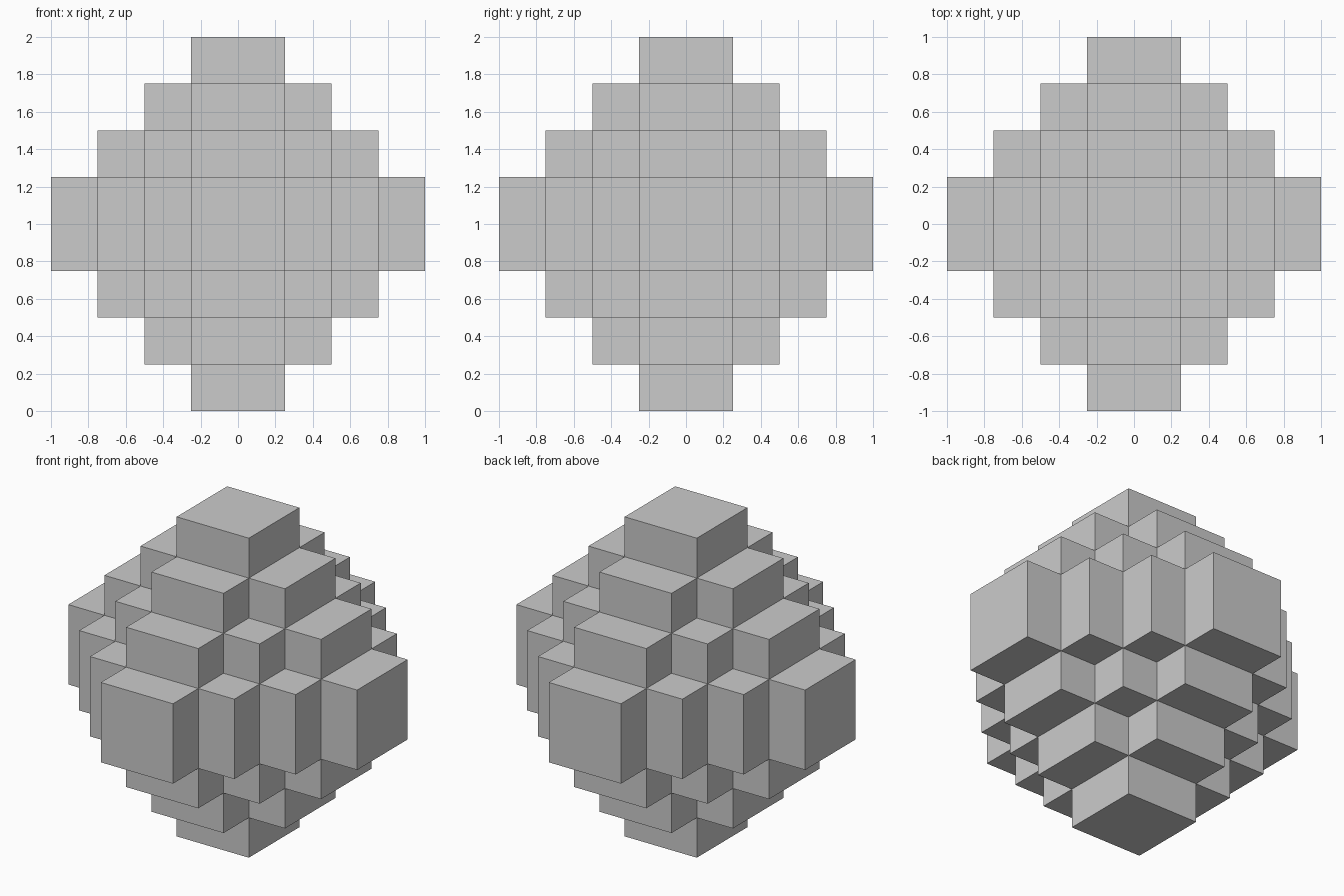
import bpy, bmesh, math
from mathutils import Vector

if "Cube" in bpy.data.objects:
    bpy.data.objects.remove(bpy.data.objects["Cube"])

STEP = 0.25      # edge of one grid cell
N = 4            # cells from the centre to each tip


def ring(i):
    """Distance of a cell from the centre plane, mirrored for negatives."""
    return i if i >= 0 else -1 - i


def filled(c):
    return sum(ring(i) for i in c) <= N - 1


bm = bmesh.new()

# Stepped octahedron: keep only the cell faces exposed to the outside
cells = range(-N, N)
for cell in ((x, y, z) for x in cells for y in cells for z in cells):
    if not filled(cell):
        continue
    for axis in range(3):
        for side in (0, 1):
            neighbour = list(cell)
            neighbour[axis] += 2 * side - 1
            if filled(neighbour):
                continue
            u, v = (axis + 1) % 3, (axis + 2) % 3
            quad = []
            for du, dv in ((0, 0), (1, 0), (1, 1), (0, 1)):
                p = Vector(cell)
                p[axis] += side
                p[u] += du
                p[v] += dv
                quad.append(bm.verts.new(p * STEP + Vector((0, 0, N * STEP))))
            bm.faces.new(quad if side else quad[::-1])

# Weld the shell and merge coplanar cells into clean block faces
bmesh.ops.remove_doubles(bm, verts=bm.verts, dist=0.001)
bmesh.ops.dissolve_limit(bm, angle_limit=math.radians(1),
                         verts=bm.verts, edges=bm.edges)

mesh = bpy.data.meshes.new("stepped_octahedron")
bm.to_mesh(mesh)
bm.free()
obj = bpy.data.objects.new("stepped_octahedron", mesh)
bpy.context.collection.objects.link(obj)
